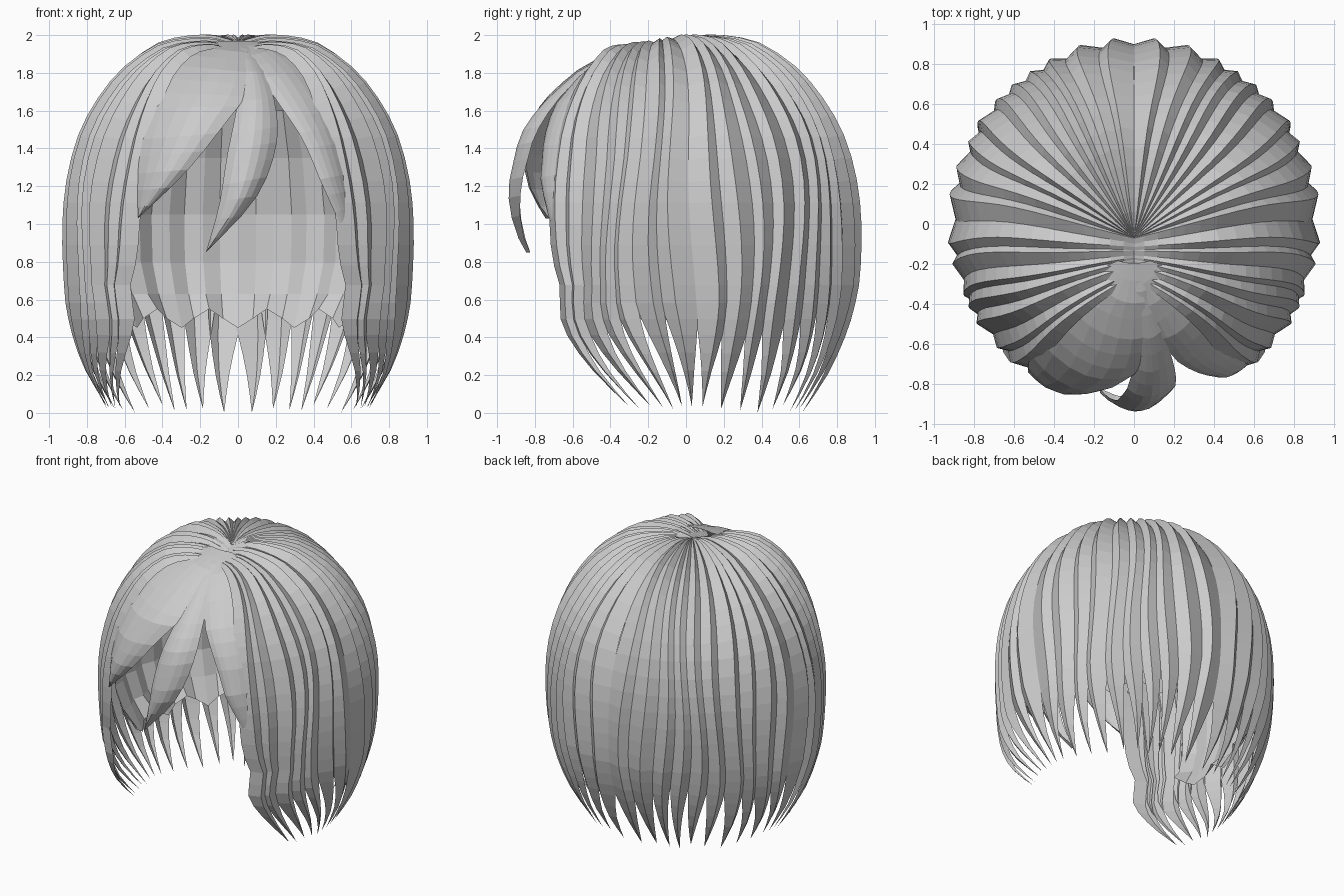
import bpy, bmesh, math, random
from mathutils import Vector

random.seed(4)
cube = bpy.data.objects.get("Cube")
if cube:
    bpy.data.objects.remove(cube)

# One flat colour for all the hair
hair = bpy.data.materials.new("hair_grey")
hair.use_nodes = True
hair.diffuse_color = (0.6, 0.6, 0.6, 1)
hair.node_tree.nodes["Principled BSDF"].inputs["Base Color"].default_value = (0.6, 0.6, 0.6, 1)

# Head outline as (radius, height), from crown to tips
PROFILE = [(0.0, 1.96), (0.12, 1.985), (0.25, 1.972), (0.41, 1.92), (0.58, 1.80),
           (0.71, 1.64), (0.81, 1.45), (0.87, 1.22), (0.89, 1.0), (0.885, 0.78),
           (0.87, 0.58), (0.845, 0.4), (0.79, 0.2), (0.695, 0.0)]


def radius_at(z):
    """Radius of the head outline at a height below the crown."""
    for (r0, z0), (r1, z1) in zip(PROFILE[1:], PROFILE[2:]):
        if z >= z1:
            return r0 + (r1 - r0) * (z0 - z) / (z0 - z1)
    return PROFILE[-1][0]


def rail_point(points, t):
    """Smooth point on a rail of 2D points."""
    s = t * (len(points) - 1)
    i = min(int(s), len(points) - 2)
    f = s - i
    p = [Vector(points[min(max(n, 0), len(points) - 1)]) for n in range(i - 1, i + 3)]
    m0, m1 = (p[2] - p[0]) / 2, (p[3] - p[1]) / 2
    return (p[1] * (2 * f**3 - 3 * f**2 + 1) + m0 * (f**3 - 2 * f**2 + f)
            + p[2] * (3 * f**2 - 2 * f**3) + m1 * (f**3 - f**2))


def add_grid(bm, rows, inward=False):
    """Skin rows of points running downwards with quads."""
    verts = [[bm.verts.new(p) for p in row] for row in rows]
    for a, b in zip(verts, verts[1:]):
        for j in range(len(a) - 1):
            quad = [a[j], b[j], b[j + 1], a[j + 1]]
            bm.faces.new(quad[::-1] if inward else quad)


def finish(bm, name, mirror=False):
    bmesh.ops.remove_doubles(bm, verts=bm.verts, dist=0.00002)
    mesh = bpy.data.meshes.new(name)
    bm.to_mesh(mesh)
    bm.free()
    mesh.materials.append(hair)
    obj = bpy.data.objects.new(name, mesh)
    bpy.context.collection.objects.link(obj)
    if mirror:
        mod = obj.modifiers.new("mirror", "MIRROR")
        mod.use_mirror_merge = False


def lock_rows(angle, width, index, steps=26):
    """Ridged lock from the parting down to a pointed tip."""
    ridge = random.uniform(-0.28, 0.28)
    lift = random.uniform(0.0, 0.04)
    depth = min(0.045, max(0.03, 0.005 * width))
    taper_top = random.uniform(0.5, 0.64)
    back = max(0, angle - 90) / 90
    rows = []
    for k in range(steps + 1):
        r, z = rail_point(PROFILE, k / steps)
        w = min(1.0, r / 0.85) if z > 1 else 1.0
        taper = min(1.0, max(0, z) / taper_top) ** 0.85
        out = Vector((r, max(z - 1, 0))).normalized()
        # Back tips curl in further than the side tips
        r -= 0.08 * back * max(0, 1 - z / 0.7)
        # Gentle wave shared by neighbouring locks
        wave = 1.6 * w * math.sin(k * 0.42 + index * 0.8)
        row = []
        for side, height in ((-0.62, 0), (ridge, depth), (0.62, 0)):
            a = angle + side * width * taper
            front = min(1.0, max(0.0, (100 - a) / 64))
            root = -0.07 - 0.2 * front
            # Front locks fan at the parting, pinch halfway and sweep back at the tips
            a += wave + front * (5 * (1 - w) + 28 * max(0, 1 - z / 0.6) ** 1.5)
            a += 4 * front**3 * math.exp(-((z - 0.64) / 0.13) ** 2)
            t = math.radians(a)
            h = height * min(1, r / 0.4) * taper
            rr = r + h * out.x
            row.append((rr * math.sin(t), root * (1 - w) - rr * math.cos(t),
                        z + h * out.y + lift * max(0, 1 - z / 0.6) - 0.07 * front * (1 - w)))
        rows.append(row)
    return rows


# Locks of uneven width round the sides and back
COUNT, START = 17, 36
widths = [random.uniform(0.75, 1.3) for i in range(COUNT)]
scale = (180 - START) / sum(widths)
bm = bmesh.new()
angle = START
for i, width in enumerate(widths):
    add_grid(bm, lock_rows(angle + width * scale / 2, width * scale, i))
    angle += width * scale
finish(bm, "side_and_back_locks", mirror=True)

# Inner lining, pleated, curling in towards a scalloped hem
LINING = [(0.7, 1.6), (0.79, 1.35), (0.84, 1.05), (0.83, 0.8), (0.77, 0.63), (0.69, 0.5)]
bm = bmesh.new()
rows = []
for k, (r, z) in enumerate(LINING):
    row = []
    for j in range(19):
        t = math.radians(63 + 6.5 * j)
        rr = r + (0.012 if j % 2 else -0.012)
        hem = 0.05 * math.cos(j * math.pi / 2) if k == len(LINING) - 1 else 0
        row.append((rr * math.sin(t), -rr * math.cos(t), z + hem))
    rows.append(row)
add_grid(bm, rows, inward=True)
finish(bm, "inner_lining", mirror=True)


def fringe(name, right, left, puff, tuck, columns=6, steps=14):
    """Fringe lock stretched over the forehead between two rails."""
    rows = []
    for k in range(steps + 1):
        t = k / steps
        a, b = rail_point(right, t), rail_point(left, t)
        row = []
        for j in range(columns + 1):
            u = j / columns
            x, z = a.lerp(b, u)
            r = radius_at(z)
            bulge = puff * (0.4 + 2.4 * u * (1 - u)) * min(1, 2.2 * t)
            bulge *= min(1, 3 * (1 - t) + 0.4)
            bulge -= 0.06 * max(0, 1 - 2 * t)
            y = -math.sqrt(max(r * r - x * x, 0)) - bulge + tuck * t**3
            row.append((x, y, z))
        rows.append(row)
    bm = bmesh.new()
    add_grid(bm, rows)
    finish(bm, name)


# Broad lock swept to the right, narrow middle lock, lock swept to the left
fringe("right_fringe",
       [(-0.08, 1.97), (-0.29, 1.91), (-0.44, 1.73), (-0.51, 1.5), (-0.53, 1.25), (-0.53, 1.03)],
       [(0.03, 1.97), (0.06, 1.87), (0.05, 1.7), (-0.07, 1.53), (-0.28, 1.27), (-0.53, 1.03)],
       0.08, 0.0)
fringe("middle_fringe",
       [(-0.02, 1.97), (0.02, 1.82), (-0.01, 1.6), (-0.06, 1.35), (-0.1, 1.1), (-0.17, 0.85)],
       [(0.03, 1.97), (0.13, 1.82), (0.2, 1.62), (0.2, 1.4), (0.09, 1.13), (-0.17, 0.85)],
       0.09, 0.06)
fringe("left_fringe",
       [(0.0, 1.97), (0.08, 1.84), (0.2, 1.66), (0.34, 1.45), (0.44, 1.22), (0.54, 1.0)],
       [(0.08, 1.97), (0.29, 1.91), (0.45, 1.72), (0.54, 1.48), (0.59, 1.25), (0.62, 1.03)],
       0.05, 0.0)
